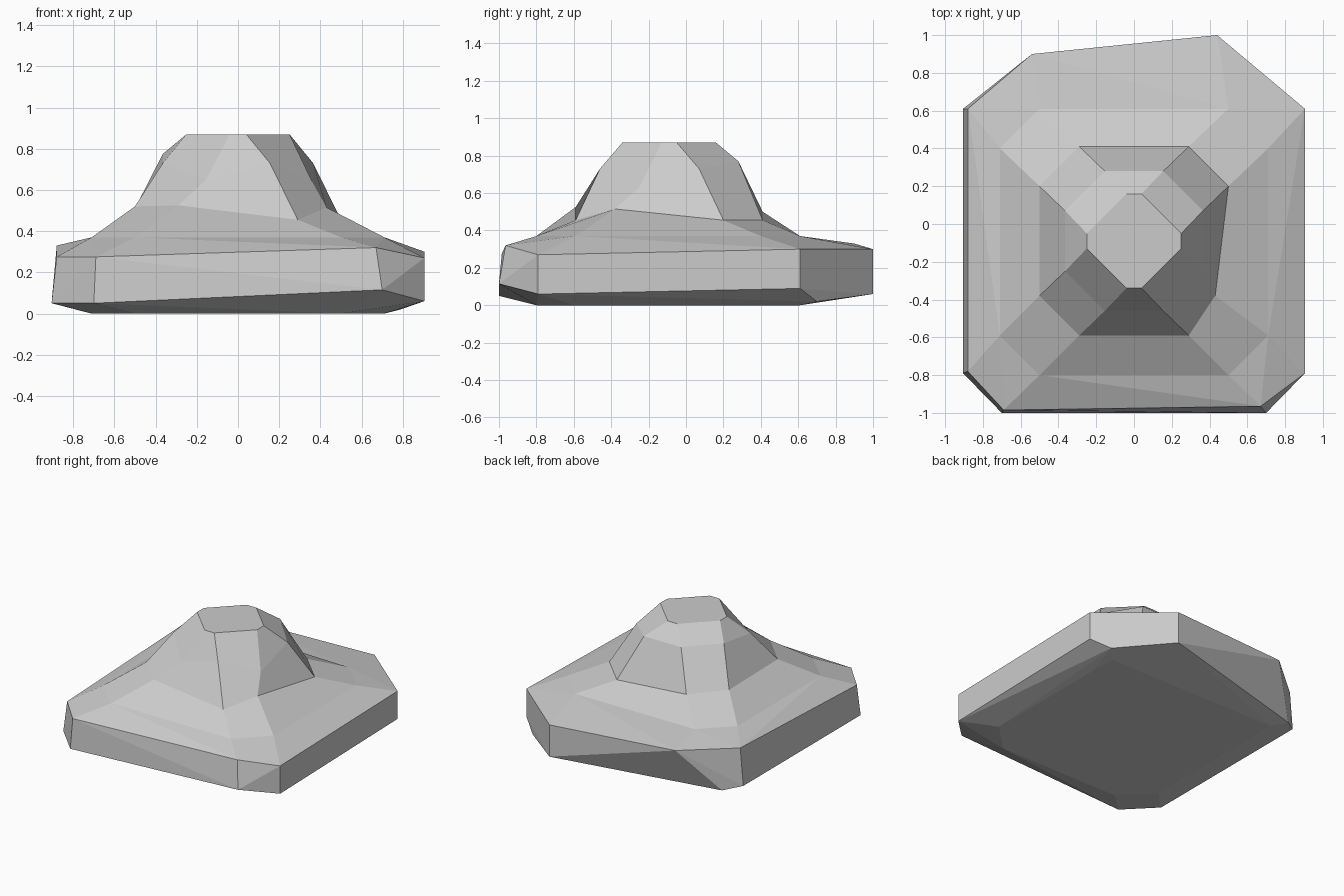
import bpy
import bmesh

cube = bpy.data.objects.get("Cube")
if cube:
    bpy.data.objects.remove(cube, do_unlink=True)

CHAMFER = 0.21


def octagon(half, front, back, heights):
    """Chamfered rectangle, counter-clockwise from the front edge."""
    inner = half - CHAMFER
    outline = [(-inner, front), (inner, front),
               (half, front + CHAMFER), (half, back - CHAMFER),
               (inner, back), (-inner, back),
               (-half, back - CHAMFER), (-half, front + CHAMFER)]
    return [(x, y, z) for (x, y), z in zip(outline, heights)]


# Skirt of the boulder: underside, lower rim, upper rim and shoulder
underside = octagon(0.71, -0.8, 0.61, [0] * 8)
underside += [(0.7, 0.61, 0), (-0.7, 0.61, 0), (0.79, 0.7, 0.02)]
lower_rim = [(-0.7, -1, 0.05), (0.7, -1, 0.115), (0.905, -0.79, 0.06),
             (0.905, 0.61, 0.09), (0.44, 1, 0.06), (-0.79, 0.7, 0.02),
             (-0.905, 0.61, 0.05), (-0.905, -0.79, 0.05)]
upper_rim = [(-0.69, -0.985, 0.275), (0.67, -0.965, 0.32), (0.905, -0.79, 0.27),
             (0.905, 0.61, 0.3), (0.44, 1, 0.3), (-0.54, 0.9, 0.33),
             (-0.88, 0.61, 0.33), (-0.88, -0.78, 0.275)]
shoulder = octagon(0.71, -0.8, 0.61, [0.37] * 8)

# Peak: foot, uneven waist and flat summit
foot = octagon(0.5, -0.59, 0.41,
               [0.525, 0.455, 0.515, 0.455, 0.455, 0.5, 0.51, 0.52])
foot[2] = (0.43, -0.38, 0.515)
waist = octagon(0.365, -0.46, 0.28,
                [0.65, 0.73, 0.63, 0.73, 0.77, 0.77, 0.775, 0.73])
summit = octagon(0.25, -0.34, 0.16, [0.87] * 8)

bm = bmesh.new()
base = [bm.verts.new(p) for p in underside + lower_rim + upper_rim]
rings = [[bm.verts.new(p) for p in r] for r in (shoulder, foot, waist, summit)]

# Wrap the skirt and open its top
bmesh.ops.convex_hull(bm, input=base + rings[0])
top = set(rings[0])
bmesh.ops.delete(bm, geom=[f for f in bm.faces if set(f.verts) <= top],
                 context='FACES_ONLY')

# Stack the peak on the shoulder
for low, high in zip(rings, rings[1:]):
    for i in range(8):
        j = (i + 1) % 8
        bm.faces.new((low[i], low[j], high[j], high[i]))
bm.faces.new(rings[-1])

bmesh.ops.delete(bm, geom=[v for v in bm.verts if not v.link_faces], context='VERTS')
bmesh.ops.delete(bm, geom=[e for e in bm.edges if not e.link_faces], context='EDGES')
bmesh.ops.recalc_face_normals(bm, faces=bm.faces)

mesh = bpy.data.meshes.new("boulder")
bm.to_mesh(mesh)
bm.free()

# Stone colour
stone = bpy.data.materials.new("stone_grey")
stone.use_nodes = True
colour = (0.6, 0.6, 0.6, 1)
stone.diffuse_color = colour
stone.node_tree.nodes["Principled BSDF"].inputs["Base Color"].default_value = colour
mesh.materials.append(stone)

boulder = bpy.data.objects.new("boulder", mesh)
bpy.context.collection.objects.link(boulder)
